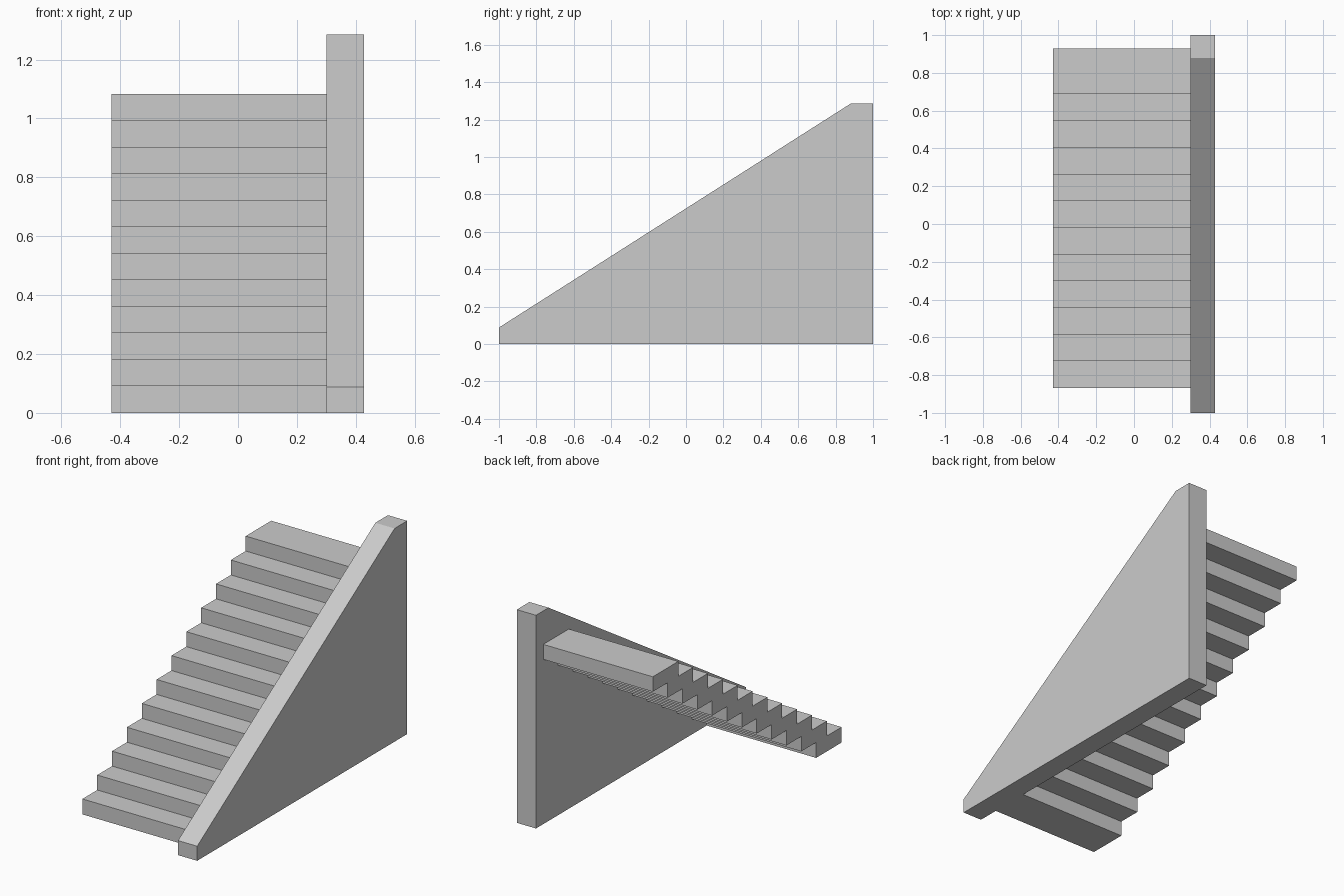
import bpy

if "Cube" in bpy.data.objects:
    bpy.data.objects.remove(bpy.data.objects["Cube"])


def extrude_profile(name, profile, x0, x1):
    """Make a solid from a (y, z) outline, counter-clockwise seen from +x."""
    n = len(profile)
    verts = [(x, y, z) for x in (x0, x1) for y, z in profile]
    faces = [tuple(reversed(range(n))), tuple(range(n, 2 * n))]
    faces += [(i, (i + 1) % n, (i + 1) % n + n, i + n) for i in range(n)]
    mesh = bpy.data.meshes.new(name)
    mesh.from_pydata(verts, [], faces)
    mesh.validate()
    obj = bpy.data.objects.new(name, mesh)
    bpy.context.collection.objects.link(obj)
    return obj


# Stair flight: overlapping treads give a stepped top and a stepped underside
STEPS, RUN, RISE, DEPTH = 12, 0.1414, 0.09, 0.243
FRONT = -0.868


def level(i):
    return 0.0 if i == 0 else 0.003 + i * RISE


under, top = [], []
for i in range(STEPS):
    y = FRONT + i * RUN
    if i:
        under.append((y - RUN + DEPTH, level(i)))
    else:
        under.append((y, 0.0))
    under.append((y + DEPTH, level(i)))
    top += [(y, level(i)), (y, level(i + 1))] if i else [(y, level(1))]
top.append((FRONT + (STEPS - 1) * RUN + DEPTH, level(STEPS)))
extrude_profile("stair_flight", under + top[::-1], -0.43, 0.30)

# Solid side wall with sloped top
wall = [(-1, 0), (1, 0), (1, 1.285), (0.88, 1.285), (-1, 0.088)]
extrude_profile("side_wall", wall, 0.30, 0.428)
